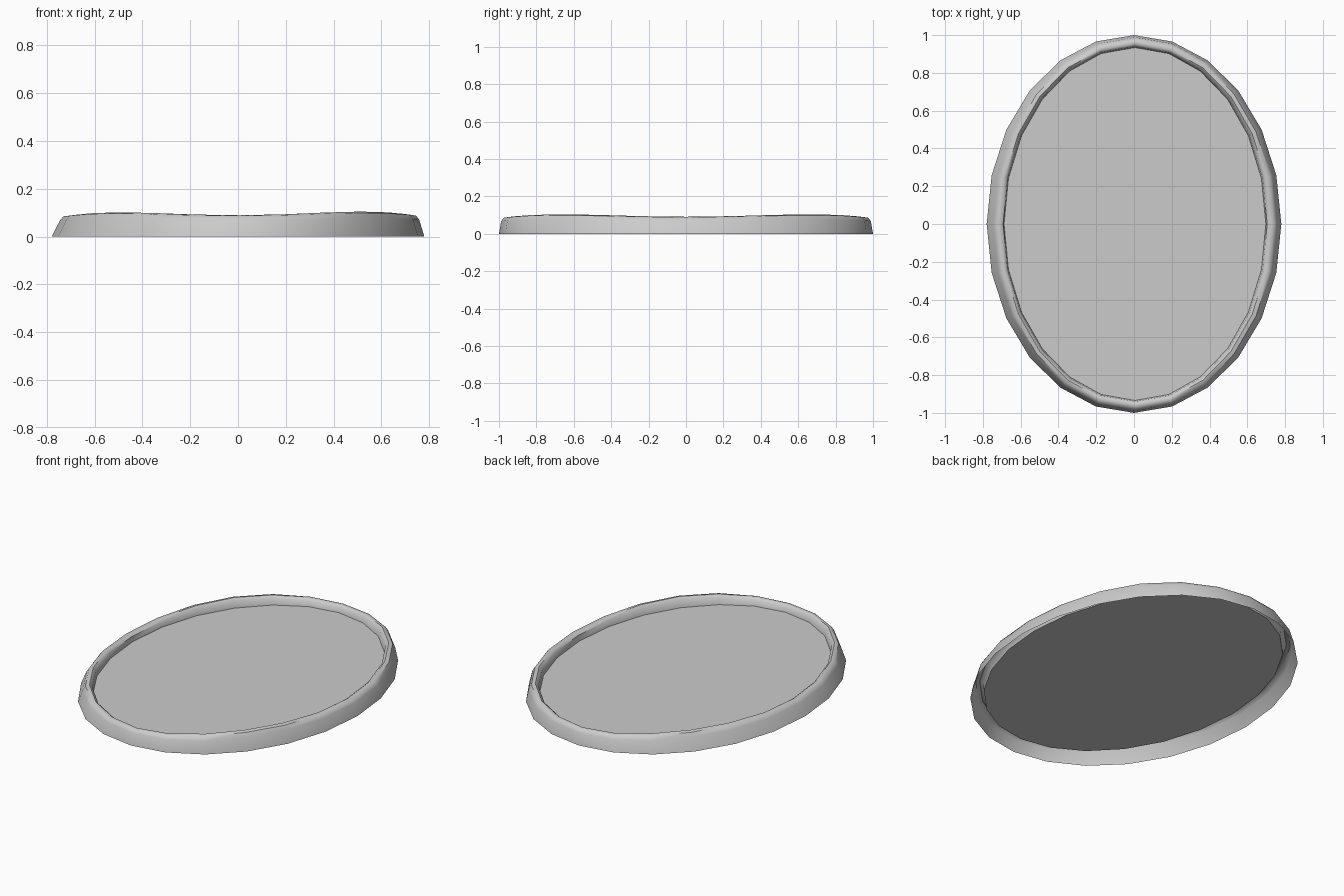
import bpy, bmesh
from math import sin, cos, pi

if "Cube" in bpy.data.objects:
    bpy.data.objects.remove(bpy.data.objects["Cube"])

N = 24  # sides of the oval


def finish(name, bm):
    bmesh.ops.recalc_face_normals(bm, faces=bm.faces)
    me = bpy.data.meshes.new(name)
    bm.to_mesh(me)
    bm.free()
    ob = bpy.data.objects.new(name, me)
    bpy.context.collection.objects.link(ob)
    bpy.context.view_layer.objects.active = ob
    ob.select_set(True)
    bpy.ops.object.shade_smooth_by_angle(angle=pi / 4)
    ob.select_set(False)
    return ob


def oval(bm, rx, ry, z, wave=0.0, shift=0.0):
    """One oval loop; wave lifts the diagonals and dips the four ends."""
    loop = []
    for i in range(N):
        a = 2 * pi * i / N
        lift = wave * (-cos(4 * a) + 0.3 * cos(a))
        loop.append(bm.verts.new((rx * cos(a) + shift, ry * sin(a), z + lift)))
    return loop


# Rim: half radii, height, waviness and sideways shift, from the foot inwards
profile = [
    (0.780, 1.000, 0.000, 0.000, 0.000),
    (0.752, 0.988, 0.072, 0.003, 0.007),
    (0.738, 0.974, 0.092, 0.006, 0.007),
    (0.715, 0.955, 0.096, 0.007, 0.007),
    (0.699, 0.940, 0.084, 0.005, 0.006),
    (0.693, 0.934, 0.048, 0.000, 0.005),
]
bm = bmesh.new()
loops = [oval(bm, *p) for p in profile]
for lower, upper in zip(loops, loops[1:]):
    for i in range(N):
        j = (i + 1) % N
        bm.faces.new((lower[i], lower[j], upper[j], upper[i]))
finish("tray_rim", bm)

# Floor: flat panel closing the inside of the rim, open underneath
bm = bmesh.new()
bm.faces.new(oval(bm, 0.693, 0.934, 0.048, 0.0, 0.005))
floor = finish("tray_floor", bm)
